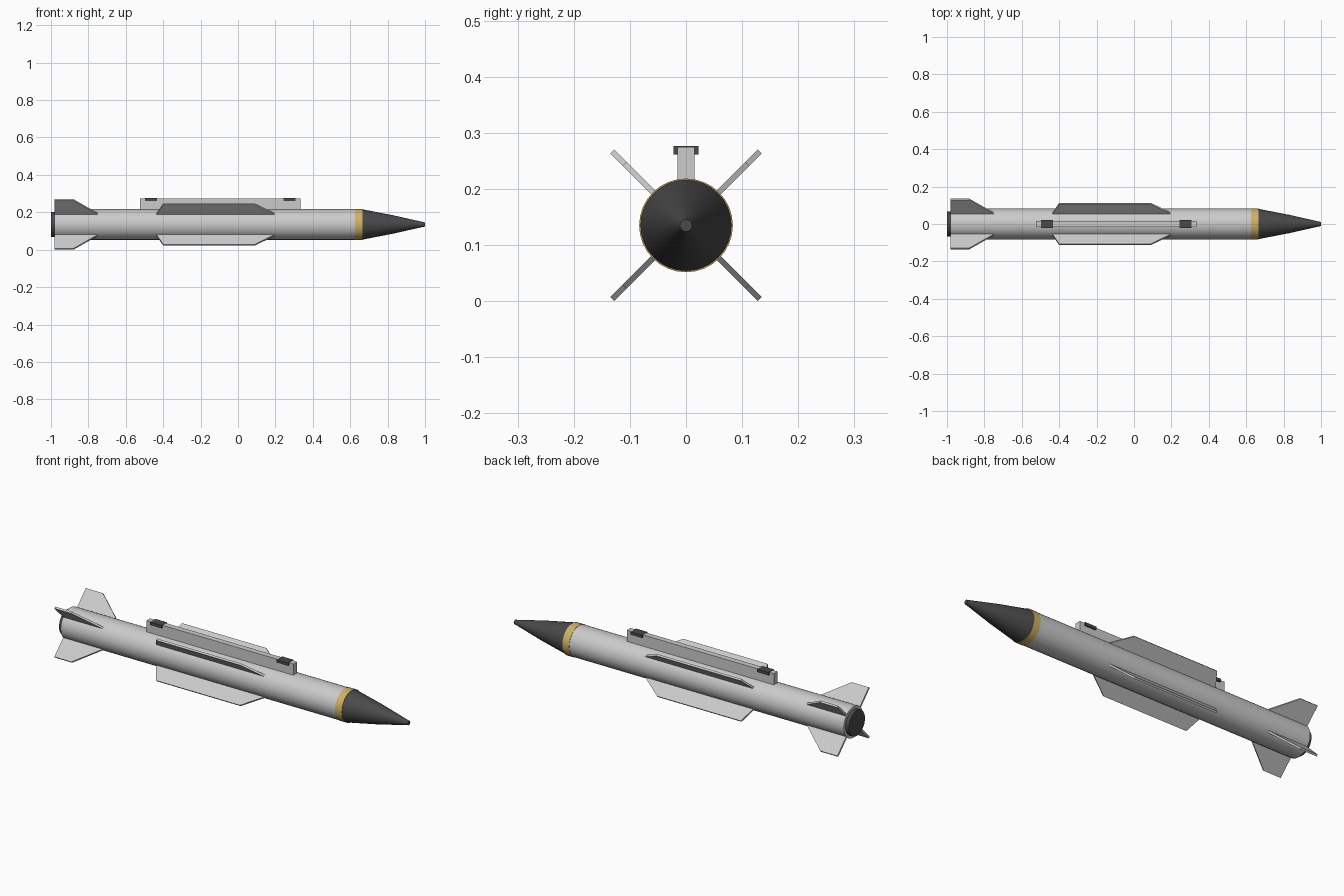
import bpy, bmesh
from math import radians, cos, sin, pi
from mathutils import Matrix

if "Cube" in bpy.data.objects:
    bpy.data.objects.remove(bpy.data.objects["Cube"])

CZ = 0.135      # height of the body axis
SIDES = 32


def material(name, rgb):
    m = bpy.data.materials.new(name)
    m.diffuse_color = (*rgb, 1)
    m.use_nodes = True
    m.node_tree.nodes["Principled BSDF"].inputs["Base Color"].default_value = m.diffuse_color
    return m


DARK = material("dark_grey", (0.07, 0.067, 0.07))
GOLD = material("gold", (0.62, 0.44, 0.13))


def finish(name, bm, mat=None, smooth=False):
    bmesh.ops.recalc_face_normals(bm, faces=bm.faces)
    me = bpy.data.meshes.new(name)
    bm.to_mesh(me)
    bm.free()
    ob = bpy.data.objects.new(name, me)
    bpy.context.collection.objects.link(ob)
    if mat:
        me.materials.append(mat)
    if smooth:
        bpy.ops.object.select_all(action='DESELECT')
        ob.select_set(True)
        bpy.context.view_layer.objects.active = ob
        bpy.ops.object.shade_smooth_by_angle(angle=radians(30))
    return ob


def lathe(name, profile, mat=None):
    """Revolve (x, radius) points around the body axis and cap both ends."""
    bm = bmesh.new()
    rings = [[bm.verts.new((x, r * cos(2 * pi * i / SIDES), CZ + r * sin(2 * pi * i / SIDES)))
              for i in range(SIDES)] for x, r in profile]
    for a, b in zip(rings, rings[1:]):
        for i in range(SIDES):
            j = (i + 1) % SIDES
            bm.faces.new((a[i], a[j], b[j], b[i]))
    bm.faces.new(rings[0])
    bm.faces.new(rings[-1])
    return finish(name, bm, mat, True)


def fin(name, outline, angle, thickness=0.01):
    """Extrude an (x, radius) outline and turn it around the body axis."""
    bm = bmesh.new()
    face = bm.faces.new([bm.verts.new((x, -thickness / 2, r)) for x, r in outline])
    ext = bmesh.ops.extrude_face_region(bm, geom=[face])
    verts = [v for v in ext["geom"] if isinstance(v, bmesh.types.BMVert)]
    bmesh.ops.translate(bm, verts=verts, vec=(0, thickness, 0))
    bm.transform(Matrix.Translation((0, 0, CZ)) @ Matrix.Rotation(angle, 4, 'X'))
    return finish(name, bm)


def box(name, x0, x1, half_y, z0, z1, mat=None):
    bm = bmesh.new()
    bmesh.ops.create_cube(bm, size=1)
    bmesh.ops.scale(bm, verts=bm.verts, vec=(x1 - x0, 2 * half_y, z1 - z0))
    bmesh.ops.translate(bm, verts=bm.verts, vec=((x0 + x1) / 2, 0, (z0 + z1) / 2))
    return finish(name, bm, mat)


# Body, coloured band, nose and exhaust
lathe("body_tube", [(-0.98, 0.082), (0.63, 0.082)])
lathe("band", [(0.625, 0.0835), (0.665, 0.0835)], GOLD)
lathe("nose_cone", [(0.66, 0.082), (0.83, 0.049), (0.985, 0.014), (1.0, 0.011)], DARK)
lathe("exhaust_nozzle", [(-1.0, 0.067), (-0.97, 0.067)], DARK)

# Four mid-body wings and four tail fins in an X layout
WING = [(-0.435, 0.07), (-0.435, 0.082), (-0.40, 0.155), (0.09, 0.155), (0.195, 0.082), (0.195, 0.07)]
TAIL = [(-0.98, 0.07), (-0.98, 0.186), (-0.88, 0.186), (-0.75, 0.082), (-0.75, 0.07)]
for i in range(4):
    angle = radians(45 + 90 * i)
    fin(f"wing_{i + 1}", WING, angle)
    fin(f"tail_fin_{i + 1}", TAIL, angle)

# Mounting rail with two lugs
box("mounting_rail", -0.525, 0.335, 0.015, 0.205, 0.275)
for name, x in (("rear_lug", -0.465), ("front_lug", 0.275)):
    box(name, x - 0.033, x + 0.033, 0.022, 0.261, 0.2765, DARK)
